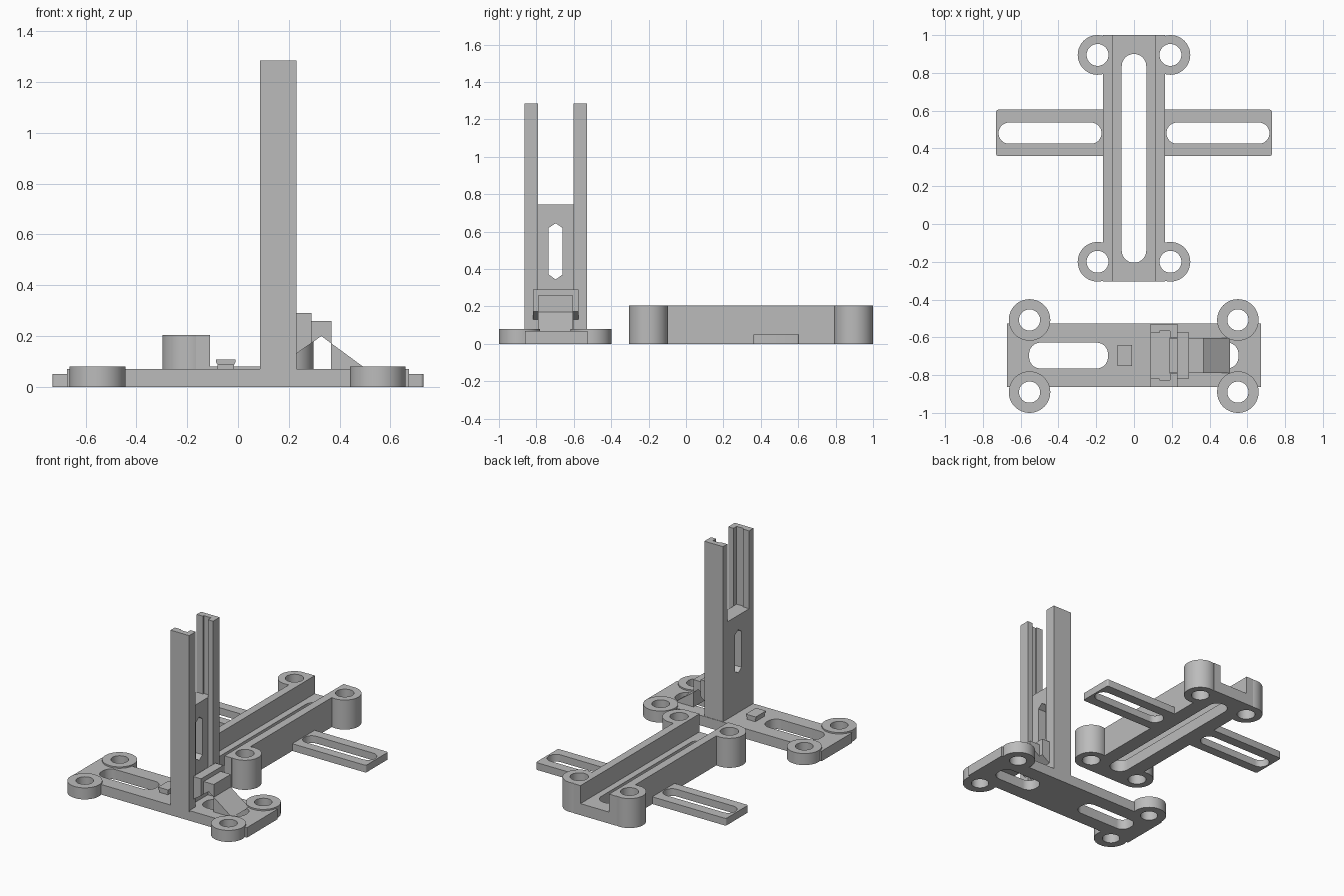
import bpy, bmesh, math

if "Cube" in bpy.data.objects:
    bpy.data.objects.remove(bpy.data.objects["Cube"])

grey = bpy.data.materials.new("plain grey")
grey.diffuse_color = (0.5, 0.5, 0.5, 1)
grey.use_nodes = True
grey.node_tree.nodes["Principled BSDF"].inputs["Base Color"].default_value = grey.diffuse_color


def prism(name, pts, lo, hi, axis="z"):
    """Extrude a 2D outline along z (outline x,y), y (outline x,z) or x (outline y,z)."""
    place = {"z": lambda a, b, t: (a, b, t),
             "y": lambda a, b, t: (a, t, b),
             "x": lambda a, b, t: (t, a, b)}[axis]
    bm = bmesh.new()
    bottom = [bm.verts.new(place(a, b, lo)) for a, b in pts]
    top = [bm.verts.new(place(a, b, hi)) for a, b in pts]
    bm.faces.new(bottom)
    bm.faces.new(top)
    n = len(pts)
    for i in range(n):
        j = (i + 1) % n
        bm.faces.new((bottom[i], bottom[j], top[j], top[i]))
    bmesh.ops.recalc_face_normals(bm, faces=bm.faces)
    mesh = bpy.data.meshes.new(name)
    bm.to_mesh(mesh)
    bm.free()
    ob = bpy.data.objects.new(name, mesh)
    bpy.context.collection.objects.link(ob)
    mesh.materials.append(grey)
    return ob


def box(name, x0, x1, y0, y1, z0, z1):
    return prism(name, [(x0, y0), (x1, y0), (x1, y1), (x0, y1)], z0, z1)


def disc(name, x, y, r, z0, z1, n=48):
    return prism(name, [(x + r * math.cos(2 * math.pi * i / n),
                         y + r * math.sin(2 * math.pi * i / n)) for i in range(n)], z0, z1)


def slot(name, x0, x1, y0, y1, z0, z1, r=None, n=12):
    """Rectangle with rounded corners; the default radius gives round ends."""
    r = r or min(x1 - x0, y1 - y0) / 2 - 0.0005
    pts = []
    for k, (cx, cy) in enumerate([(x1 - r, y1 - r), (x0 + r, y1 - r),
                                  (x0 + r, y0 + r), (x1 - r, y0 + r)]):
        for i in range(n + 1):
            a = math.pi / 2 * (k + i / n)
            pts.append((cx + r * math.cos(a), cy + r * math.sin(a)))
    return prism(name, pts, z0, z1)


def combine(body, others, op):
    bpy.context.view_layer.objects.active = body
    for o in others:
        m = body.modifiers.new(op, "BOOLEAN")
        m.operation, m.solver, m.object = op, "EXACT", o
        bpy.ops.object.modifier_apply(modifier=m.name)
        bpy.data.objects.remove(o)


def smooth(ob):
    bpy.ops.object.select_all(action="DESELECT")
    ob.select_set(True)
    bpy.context.view_layer.objects.active = ob
    bpy.ops.object.shade_smooth_by_angle(angle=math.radians(30))


# Channel with four corner bosses and two slotted arms
channel = box("channel", -0.165, 0.165, -0.305, 1.0, 0, 0.205)
corners = [(sx * 0.193, y) for sx in (-1, 1) for y in (-0.2, 0.895)]
combine(channel, [disc("boss", x, y, 0.105, 0, 0.205) for x, y in corners], "UNION")
arms = [slot("arm", x0, x1, 0.36, 0.605, 0, 0.05, 0.012, 4)
        for x0, x1 in ((-0.73, -0.14), (0.14, 0.73))]
combine(channel, arms, "UNION")
cuts = [box("trough", -0.11, 0.11, -0.5, 1.2, 0.08, 0.4),
        slot("floor_slot", -0.065, 0.065, -0.205, 0.9, -0.1, 0.3)]
cuts += [disc("hole", x, y, 0.058, -0.1, 0.3) for x, y in corners]
cuts += [slot("arm_slot", x0, x1, 0.425, 0.537, -0.1, 0.1)
         for x0, x1 in ((-0.717, -0.172), (0.172, 0.717))]
combine(channel, cuts, "DIFFERENCE")
smooth(channel)

# Base plate with four bosses
base = box("base_plate", -0.672, 0.672, -0.862, -0.527, 0, 0.07)
corners = [(x, y) for x in (-0.553, 0.55) for y in (-0.508, -0.89)]
combine(base, [disc("boss", x, y, 0.11, 0, 0.08) for x, y in corners], "UNION")
cuts = [disc("hole", x, y, 0.056, -0.1, 0.2) for x, y in corners]
cuts += [slot("base_slot", x0, x1, -0.765, -0.628, -0.1, 0.2, 0.06)
         for x0, x1 in ((-0.555, -0.138), (0.235, 0.553))]
combine(base, cuts, "DIFFERENCE")
smooth(base)

# Upright column: two grooved posts joined by a web
YC = -0.697
column = box("column", 0.087, 0.23, -0.864, -0.53, 0.06, 1.285)
cuts = [box("gap", 0.19, 0.3, YC - 0.095, YC + 0.095, 0.07, 1.4),
        box("gap_top", 0.05, 0.25, YC - 0.095, YC + 0.095, 0.745, 1.4),
        box("groove", 0.135, 0.19, YC - 0.13, YC + 0.13, 0.745, 1.4),
        box("groove_side", 0.05, 0.136, YC - 0.12, YC + 0.12, 0.745, 1.4),
        prism("web_slot", [(YC - 0.037, 0.37), (YC, 0.345), (YC + 0.037, 0.37),
                           (YC + 0.037, 0.62), (YC, 0.645), (YC - 0.037, 0.62)],
              0, 0.4, "x")]
combine(column, cuts, "DIFFERENCE")

# Clip head on the column, with sloped underside
prism("clip_head", [(0.228, 0.13), (0.29, 0.173), (0.29, 0.29), (0.228, 0.29)],
      YC - 0.122, YC + 0.122, "y")
prism("clip_nose", [(0.185, 0.1), (0.328, 0.2), (0.367, 0.171), (0.367, 0.26), (0.185, 0.26)],
      YC - 0.093, YC + 0.093, "y")

# Ramp in front of the clip
prism("ramp", [(0.365, 0.068), (0.508, 0.068), (0.365, 0.173)], YC - 0.093, YC + 0.093, "y")

# Small undercut pad on the base
box("pad_stem", -0.08, -0.015, YC - 0.05, YC + 0.05, 0.065, 0.09)
prism("pad_cap", [(-0.08, 0.087), (-0.015, 0.087), (-0.01, 0.098), (-0.01, 0.107),
                  (-0.087, 0.107), (-0.087, 0.098)], YC - 0.056, YC + 0.056, "y")
